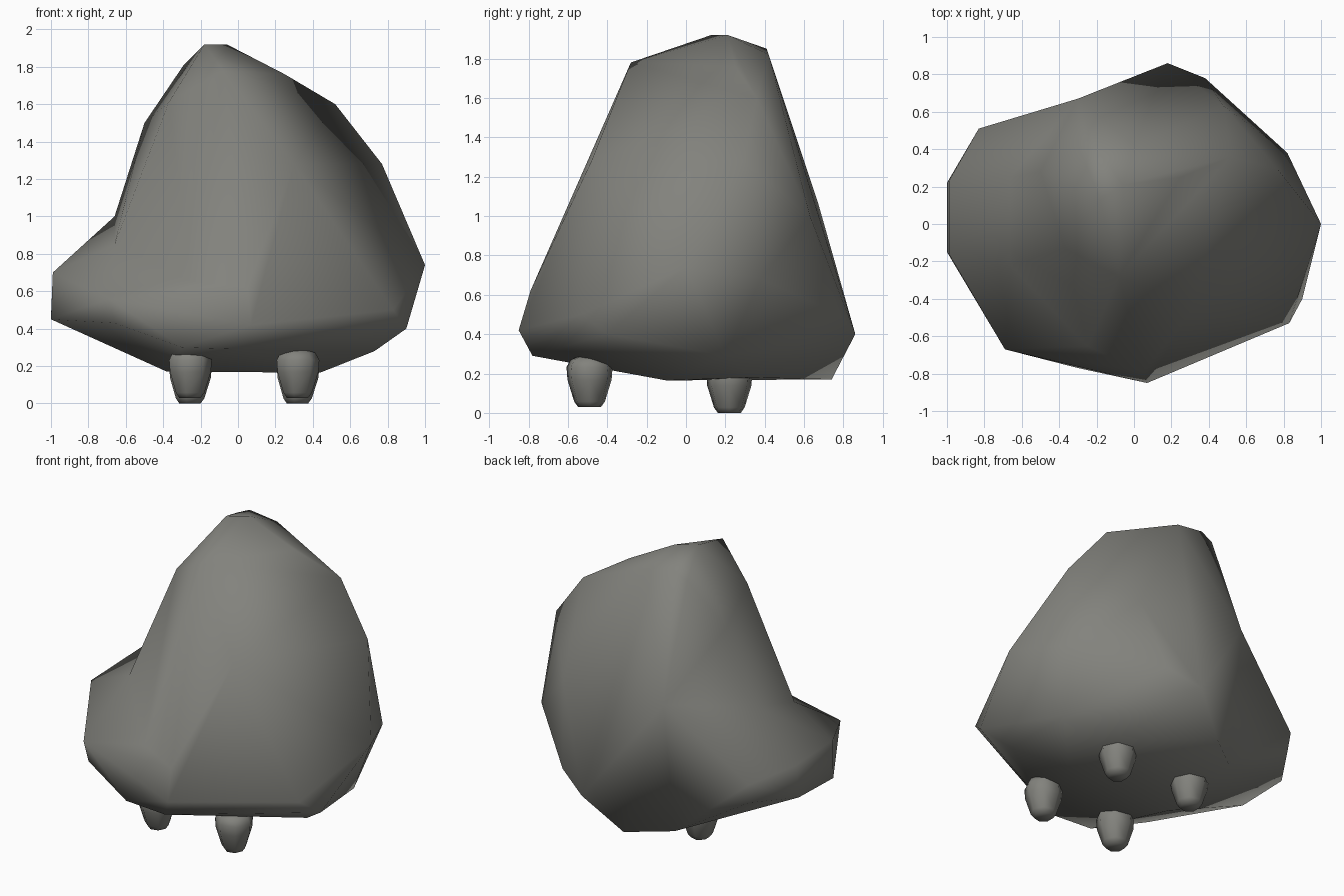
import bpy, bmesh
from math import pi, cos, sin

if "Cube" in bpy.data.objects:
    bpy.data.objects.remove(bpy.data.objects["Cube"])

STONE = bpy.data.materials.new("stone_grey")
STONE.diffuse_color = (0.225, 0.225, 0.205, 1)
STONE.use_nodes = True
STONE.node_tree.nodes["Principled BSDF"].inputs["Base Color"].default_value = STONE.diffuse_color


def hull_object(name, points):
    """Convex stone lump spanning the given corner points."""
    bm = bmesh.new()
    for p in points:
        bm.verts.new(p)
    bmesh.ops.convex_hull(bm, input=bm.verts)
    loose = [v for v in bm.verts if not v.link_faces]
    bmesh.ops.delete(bm, geom=loose, context='VERTS')
    bmesh.ops.recalc_face_normals(bm, faces=bm.faces)
    me = bpy.data.meshes.new(name)
    bm.to_mesh(me)
    bm.free()
    me.materials.append(STONE)
    ob = bpy.data.objects.new(name, me)
    bpy.context.collection.objects.link(ob)
    return ob


def smooth(ob):
    for p in ob.data.polygons:
        p.use_smooth = True


# Main boulder
boulder = hull_object("boulder_body", [
    # crown
    (-0.18, 0.13, 1.92), (-0.06, 0.21, 1.92), (-0.2, 0.41, 1.85), (-0.29, 0.40, 1.81),
    (0.0, 0.42, 1.82), (0.25, 0.25, 1.76), (0.52, 0.36, 1.60),
    (-0.08, -0.28, 1.78), (-0.37, -0.13, 1.61), (-0.5, 0.28, 1.5),
    # shoulders
    (0.30, -0.48, 1.28), (0.77, 0.29, 1.28), (-0.30, 0.67, 1.07), (0.48, 0.63, 1.0),
    (-0.66, -0.22, 0.85), (-0.66, 0.25, 1.0),
    # widest belt
    (1.0, 0.0, 0.74), (0.83, -0.53, 0.50), (0.07, -0.85, 0.42),
    (0.18, 0.86, 0.40), (0.38, 0.78, 0.5), (0.82, 0.38, 0.68), (0.05, -0.79, 0.62),
    # underside
    (0.90, -0.40, 0.40), (0.73, -0.3, 0.28), (0.0, -0.78, 0.29), (-0.3, -0.77, 0.30),
    (0.44, -0.1, 0.165), (-0.38, -0.12, 0.17), (-0.3, 0.55, 0.17), (-0.05, 0.74, 0.17),
    (0.42, 0.33, 0.18), (0.73, 0.2, 0.29),
])

# Lobe sticking out on the left, leaving a valley under the crown
lobe = hull_object("side_lobe", [
    (-1.0, 0.22, 0.46), (-0.99, 0.23, 0.68), (-1.0, -0.15, 0.45), (-0.99, -0.16, 0.70),
    (-0.83, 0.51, 0.61), (-0.82, 0.49, 0.48), (-0.66, 0.25, 1.0), (-0.66, -0.22, 0.85),
    (-0.69, -0.67, 0.56), (-0.66, -0.66, 0.43), (-0.3, -0.77, 0.30),
    (0.07, -0.85, 0.42), (0.05, -0.79, 0.62), (-0.30, 0.67, 1.07),
    (-0.38, -0.12, 0.17), (-0.3, 0.55, 0.17), (0.0, 0.0, 0.7),
])

# Merge the lobe into the boulder
mod = boulder.modifiers.new("merge", 'BOOLEAN')
mod.operation = 'UNION'
mod.solver = 'EXACT'
mod.object = lobe
bpy.context.view_layer.objects.active = boulder
bpy.ops.object.modifier_apply(modifier=mod.name)
bpy.data.objects.remove(lobe, do_unlink=True)
bm = bmesh.new()
bm.from_mesh(boulder.data)
bmesh.ops.remove_doubles(bm, verts=bm.verts, dist=0.01)
bm.to_mesh(boulder.data)
bm.free()
smooth(boulder)

# Stubby tapered feet
PROFILE = [(0.06, 0.0), (0.08, 0.03), (0.115, 0.15), (0.12, 0.22), (0.10, 0.26), (0.06, 0.28)]
SIDES = 7


def foot(name, x, y, z, scale):
    pts = [(x + r * cos(2 * pi * i / SIDES), y + r * sin(2 * pi * i / SIDES), z + h * scale)
           for r, h in PROFILE for i in range(SIDES)]
    smooth(hull_object(name, pts))


for side, x in (("left", -0.26), ("right", 0.315)):
    foot("front_foot_" + side, x, -0.49, 0.03, 0.92)
    foot("back_foot_" + side, x, 0.22, 0.0, 0.92)
